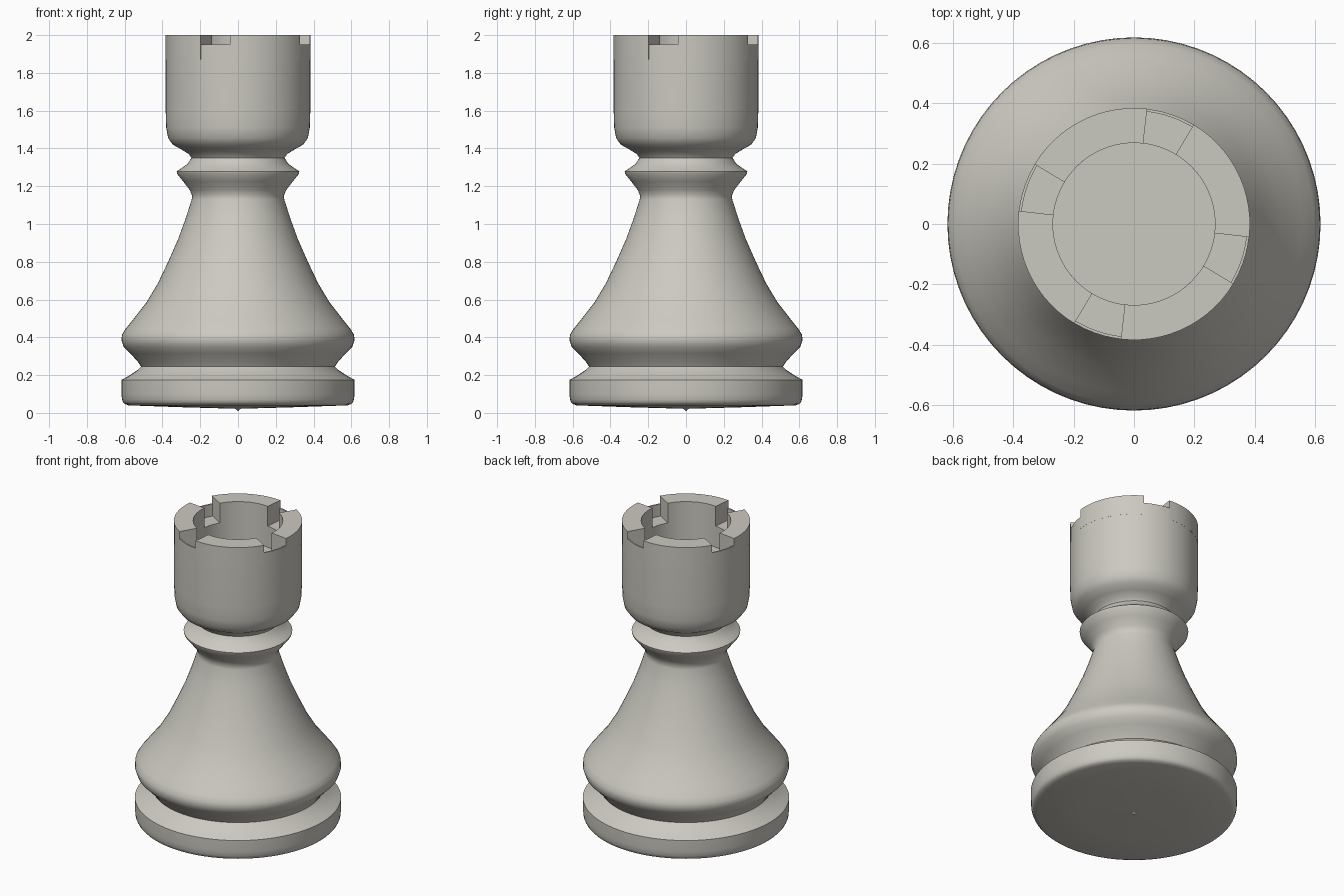
import bpy, bmesh, math

if "Cube" in bpy.data.objects:
    bpy.data.objects.remove(bpy.data.objects["Cube"])

SEGMENTS = 72

stone = bpy.data.materials.new("light_warm_grey")
stone.diffuse_color = (0.60, 0.585, 0.53, 1.0)
stone.use_nodes = True
stone.node_tree.nodes["Principled BSDF"].inputs["Base Color"].default_value = stone.diffuse_color


def finish(name, bm):
    """Turn a bmesh into a smooth object with its creases kept sharp."""
    bmesh.ops.remove_doubles(bm, verts=bm.verts, dist=1e-5)
    bmesh.ops.recalc_face_normals(bm, faces=bm.faces)
    mesh = bpy.data.meshes.new(name)
    bm.to_mesh(mesh)
    bm.free()
    mesh.materials.append(stone)
    obj = bpy.data.objects.new(name, mesh)
    bpy.context.collection.objects.link(obj)
    bpy.ops.object.select_all(action='DESELECT')
    obj.select_set(True)
    bpy.context.view_layer.objects.active = obj
    bpy.ops.object.shade_smooth_by_angle(angle=math.radians(35))
    return obj


def lathe(name, profile, start=0.0, sweep=360.0, steps=SEGMENTS, closed=False):
    """Revolve (radius, z) points about the z axis; closed makes a capped block."""
    bm = bmesh.new()
    a0, da = math.radians(start), math.radians(sweep) / steps
    rings = [[bm.verts.new((r * math.cos(a0 + i * da), r * math.sin(a0 + i * da), z))
              for r, z in profile] for i in range(steps + 1)]
    count = len(profile)
    for a, b in zip(rings, rings[1:]):
        for j in range(count if closed else count - 1):
            k = (j + 1) % count
            if profile[j][0] == 0:
                bm.faces.new((a[j], b[k], a[k]))
            elif profile[k][0] == 0:
                bm.faces.new((a[j], b[j], a[k]))
            else:
                bm.faces.new((a[j], b[j], b[k], a[k]))
    if closed:
        bm.faces.new(rings[0])
        bm.faces.new(rings[-1])
    return finish(name, bm)


# Foot disc with a slightly pointed underside
foot = [(0, 0.01), (0.015, 0.022), (0.3, 0.03), (0.58, 0.04), (0.6, 0.047),
        (0.608, 0.055), (0.614, 0.07), (0.617, 0.1), (0.617, 0.175),
        (0.575, 0.198), (0.53, 0.228), (0.513, 0.245)]
# Flared skirt rising to the narrow waist
skirt = [(0.53, 0.27), (0.57, 0.315), (0.605, 0.35), (0.617, 0.385),
         (0.614, 0.415), (0.595, 0.445), (0.555, 0.495), (0.485, 0.585),
         (0.425, 0.685), (0.37, 0.8), (0.317, 0.92), (0.277, 1.03),
         (0.245, 1.13), (0.243, 1.15)]
# Collar ring
collar = [(0.255, 1.18), (0.29, 1.225), (0.322, 1.265), (0.325, 1.278),
          (0.3, 1.295), (0.265, 1.32), (0.247, 1.35)]
# Tower head, outer lip, notch floor and central well
head = [(0.26, 1.37), (0.3, 1.395), (0.345, 1.42), (0.37, 1.455),
        (0.38, 1.51), (0.383, 1.6), (0.383, 1.95), (0.374, 1.95),
        (0.374, 1.87), (0.268, 1.87), (0.268, 1.73), (0, 1.73)]
lathe("turned_body", foot + skirt + collar + head)

# Four battlement blocks around the rim
block = [(0.268, 1.87), (0.3835, 1.87), (0.3835, 2.0), (0.268, 2.0)]
for n in range(4):
    lathe(f"battlement_{n + 1}", block, 83.5 + 90 * n, 65.5, 13, closed=True)
